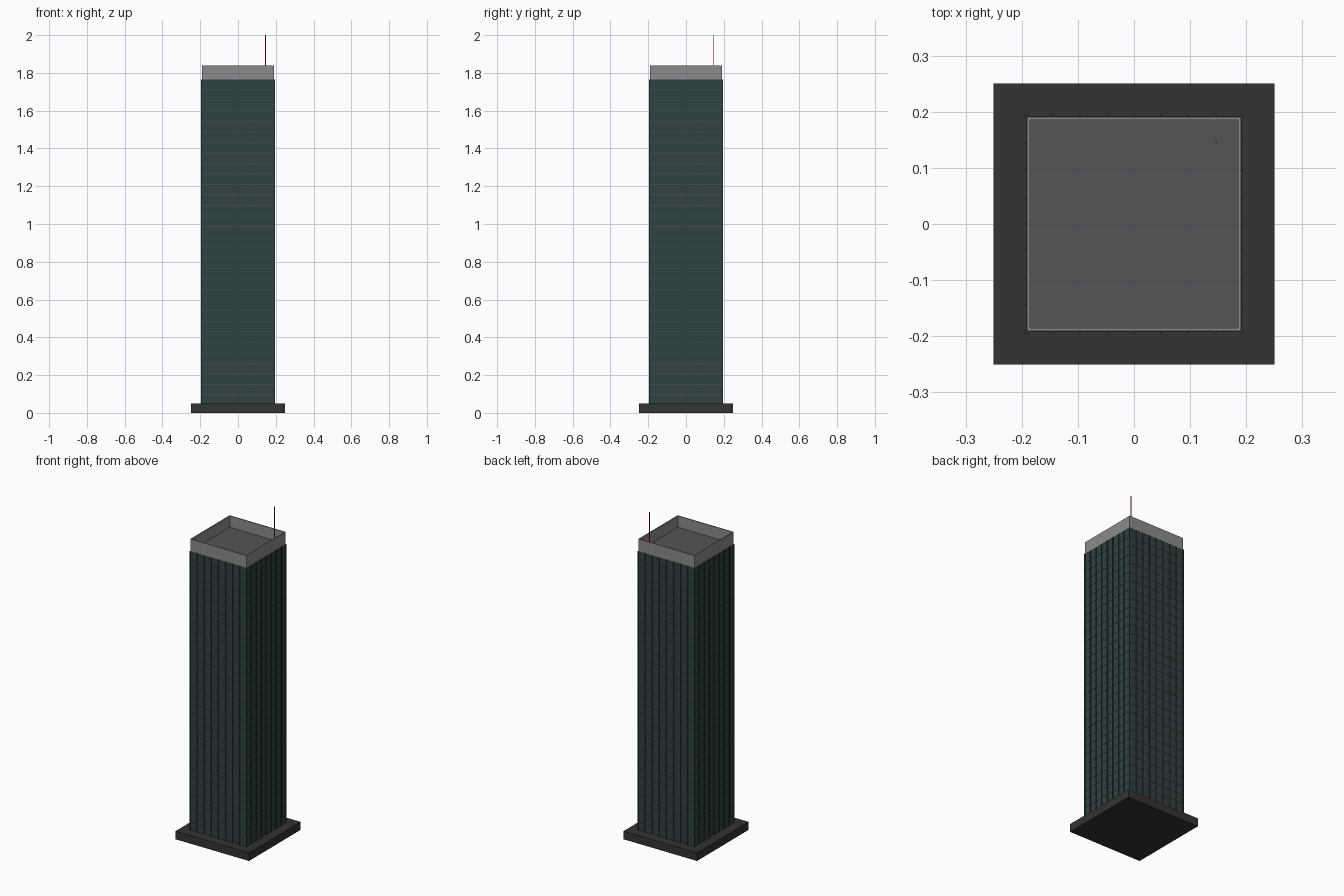
import bpy, bmesh
from mathutils import Matrix, Vector

if "Cube" in bpy.data.objects:
    bpy.data.objects.remove(bpy.data.objects["Cube"])


def material(name, rgb):
    m = bpy.data.materials.new(name)
    m.diffuse_color = (*rgb, 1)
    m.use_nodes = True
    m.node_tree.nodes["Principled BSDF"].inputs["Base Color"].default_value = m.diffuse_color
    return m


glass = material("dark_glass", (0.028, 0.055, 0.053))
frame = material("frame_grey", (0.06, 0.07, 0.07))
stone = material("dark_stone", (0.033, 0.033, 0.035))
metal = material("crown_grey", (0.26, 0.26, 0.27))
roofing = material("roof_grey", (0.09, 0.09, 0.095))
red = material("antenna_red", (0.5, 0.03, 0.03))


def finish(name, bm, mat):
    me = bpy.data.meshes.new(name)
    bm.to_mesh(me)
    bm.free()
    ob = bpy.data.objects.new(name, me)
    bpy.context.collection.objects.link(ob)
    me.materials.append(mat)
    return ob


def add_box(bm, x0, x1, y0, y1, z0, z1):
    size = (x1 - x0, y1 - y0, z1 - z0)
    mid = Vector((x0 + x1, y0 + y1, z0 + z1)) / 2
    bmesh.ops.create_cube(bm, size=1, matrix=Matrix.Translation(mid) @ Matrix.Diagonal((*size, 1)))


def slab(name, half, z0, z1, mat):
    bm = bmesh.new()
    add_box(bm, -half, half, -half, half, z0, z1)
    return finish(name, bm, mat)


BASE, TOP = 0.05, 1.765

# Plinth and glass shaft
slab("base_plinth", 0.25, 0, BASE, stone)
slab("glass_shaft", 0.19, BASE, TOP, glass)

# Floor bands
bm = bmesh.new()
for i in range(30):
    z = 0.095 + i * 0.0557
    add_box(bm, -0.1915, 0.1915, -0.1915, 0.1915, z - 0.002, z + 0.002)
finish("floor_bands", bm, frame)

# Vertical fins repeated around the four sides
bm = bmesh.new()
for side in range(4):
    before = set(bm.verts)
    for i in range(9):
        x = -0.1935 + i * 0.387 / 8
        add_box(bm, x - 0.0015, x + 0.0015, -0.195, -0.189, BASE, TOP)
    new = [v for v in bm.verts if v not in before]
    bmesh.ops.rotate(bm, verts=new, matrix=Matrix.Rotation(side * 1.5707963, 3, 'Z'))
finish("vertical_fins", bm, glass)

# Hollow crown: ring of four parapet walls
bm = bmesh.new()
o, i = 0.191, 0.185
add_box(bm, -o, o, -o, -i, TOP, 1.84)
add_box(bm, -o, o, i, o, TOP, 1.84)
add_box(bm, -o, -i, -i, i, TOP, 1.84)
add_box(bm, i, o, -i, i, TOP, 1.84)
finish("crown_parapet", bm, metal)

# Sunken roof deck
slab("roof_deck", 0.1855, TOP - 0.005, TOP + 0.005, roofing)

# Antenna
bm = bmesh.new()
bmesh.ops.create_cone(bm, cap_ends=True, segments=8, radius1=0.0025, radius2=0.0025,
                      depth=2.0 - TOP, matrix=Matrix.Translation((0.146, 0.147, (2.0 + TOP) / 2)))
finish("roof_antenna", bm, red)
